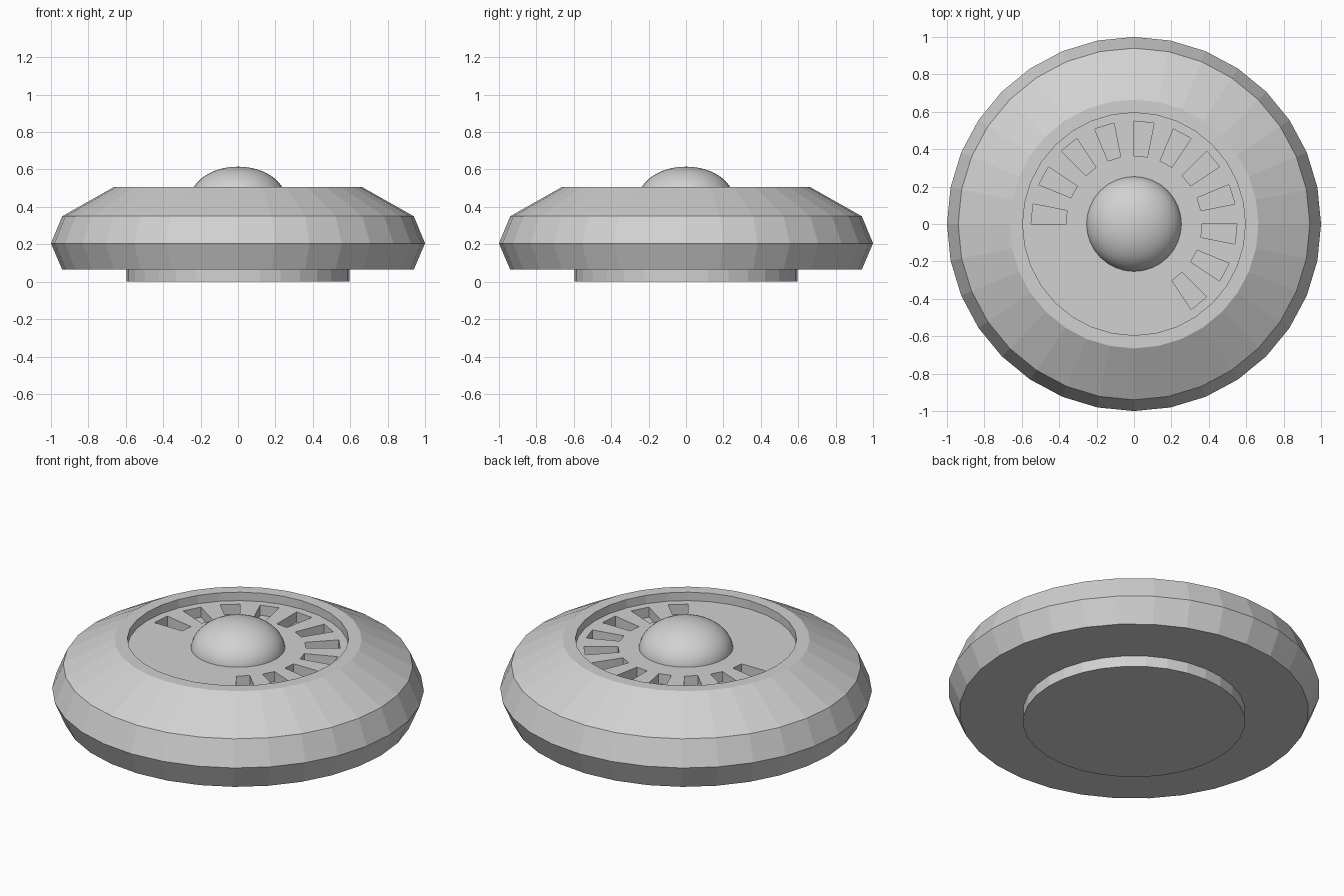
import bpy, bmesh, math

if "Cube" in bpy.data.objects:
    bpy.data.objects.remove(bpy.data.objects["Cube"])

N = 32                      # sides around the axis
STEP = 2 * math.pi / N

grey = bpy.data.materials.new("light_grey")
grey.diffuse_color = (0.64, 0.64, 0.64, 1)
grey.use_nodes = True
grey.node_tree.nodes["Principled BSDF"].inputs["Base Color"].default_value = grey.diffuse_color


def finish(bm, name, smooth=False):
    bmesh.ops.remove_doubles(bm, verts=bm.verts, dist=1e-4)
    for f in bm.faces:
        f.smooth = smooth
    me = bpy.data.meshes.new(name)
    bm.to_mesh(me)
    bm.free()
    me.materials.append(grey)
    ob = bpy.data.objects.new(name, me)
    bpy.context.collection.objects.link(ob)
    return ob


def pt(r, i, z):
    return (r * math.cos(i * STEP), r * math.sin(i * STEP), z)


def quad(bm, *pts):
    """Face from points, dropping the repeat where a ring shrinks to the axis."""
    uniq = []
    for p in pts:
        if all(math.dist(p, q) > 1e-6 for q in uniq):
            uniq.append(p)
    bm.faces.new([bm.verts.new(p) for p in uniq])


def strip(bm, i, a, b):
    """One sector of a surface of revolution between profile points a and b."""
    quad(bm, pt(a[0], i, a[1]), pt(a[0], i + 1, a[1]),
         pt(b[0], i + 1, b[1]), pt(b[0], i, b[1]))


def lathe(name, profile):
    bm = bmesh.new()
    for i in range(N):
        for a, b in zip(profile, profile[1:]):
            strip(bm, i, a, b)
    return finish(bm, name)


# round base and bevelled outer body
lathe("base", [(0, 0), (0.597, 0), (0.597, 0.065)])
lathe("outer_body", [(0.595, 0.065), (0.94, 0.065), (1.0, 0.205), (0.94, 0.35),
                     (0.665, 0.505), (0.595, 0.505), (0.595, 0.455)])

# recessed dial plate with eleven sunken slots
TOP, FLOOR, R_IN, R_OUT = 0.455, 0.395, 0.365, 0.55
bm = bmesh.new()
slots = {i % N for i in range(-5, 16, 2)}
for i in range(N):
    strip(bm, i, (0.595, TOP), (R_OUT, TOP))
    strip(bm, i, (R_IN, TOP), (0, TOP))
    if i not in slots:
        strip(bm, i, (R_OUT, TOP), (R_IN, TOP))
        continue
    strip(bm, i, (R_OUT, TOP), (R_OUT, FLOOR))
    strip(bm, i, (R_OUT, FLOOR), (R_IN, FLOOR))
    strip(bm, i, (R_IN, FLOOR), (R_IN, TOP))
    quad(bm, pt(R_IN, i, TOP), pt(R_IN, i, FLOOR), pt(R_OUT, i, FLOOR), pt(R_OUT, i, TOP))
    quad(bm, pt(R_OUT, i + 1, TOP), pt(R_OUT, i + 1, FLOOR),
         pt(R_IN, i + 1, FLOOR), pt(R_IN, i + 1, TOP))
finish(bm, "dial_plate")

# smooth centre dome, lower half cut away
bm = bmesh.new()
bmesh.ops.create_uvsphere(bm, u_segments=32, v_segments=24, radius=1)
bmesh.ops.bisect_plane(bm, geom=bm.verts[:] + bm.edges[:] + bm.faces[:],
                       plane_co=(0, 0, 0), plane_no=(0, 0, 1), clear_inner=True)
dome = finish(bm, "centre_dome", smooth=True)
dome.scale = (0.255, 0.255, 0.175)
dome.location.z = 0.44
